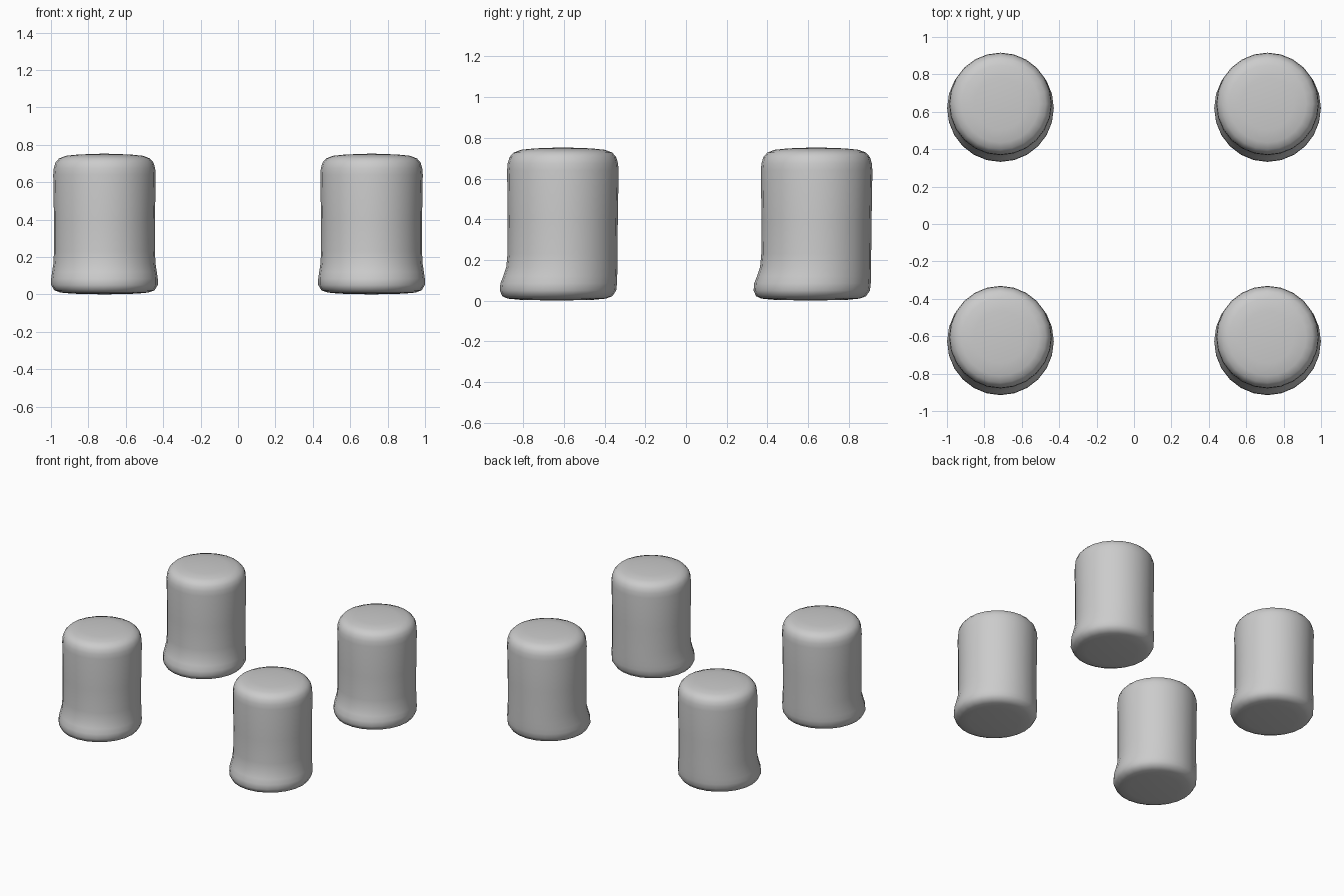
import bpy, bmesh, math

if "Cube" in bpy.data.objects:
    bpy.data.objects.remove(bpy.data.objects["Cube"])

SIDES = 24
# Rings of one foot: height, front reach, back reach, half width
RINGS = [
    (0.004, 0.210, 0.150, 0.170),
    (0.010, 0.272, 0.212, 0.235),
    (0.022, 0.298, 0.243, 0.268),
    (0.050, 0.310, 0.262, 0.285),
    (0.085, 0.307, 0.266, 0.285),
    (0.120, 0.293, 0.267, 0.280),
    (0.165, 0.278, 0.268, 0.273),
    (0.230, 0.272, 0.268, 0.270),
    (0.400, 0.271, 0.270, 0.270),
    (0.640, 0.274, 0.274, 0.274),
    (0.675, 0.271, 0.271, 0.271),
    (0.705, 0.262, 0.262, 0.262),
    (0.727, 0.243, 0.243, 0.243),
    (0.741, 0.207, 0.207, 0.207),
    (0.748, 0.140, 0.140, 0.140),
]


def make_foot(name, x, y):
    bm = bmesh.new()
    loops = []
    for z, front, back, half in RINGS:
        cy, ry = (back - front) / 2, (back + front) / 2
        loops.append([bm.verts.new((half * math.cos(a), cy + ry * math.sin(a), z))
                      for a in (math.tau * i / SIDES for i in range(SIDES))])
    # Side wall
    for lo, hi in zip(loops, loops[1:]):
        for i in range(SIDES):
            j = (i + 1) % SIDES
            bm.faces.new((lo[i], lo[j], hi[j], hi[i]))
    # Gently domed sole and top
    sole = bm.verts.new((0, -0.03, 0))
    top = bm.verts.new((0, 0, 0.753))
    for i in range(SIDES):
        j = (i + 1) % SIDES
        bm.faces.new((loops[0][j], loops[0][i], sole))
        bm.faces.new((loops[-1][i], loops[-1][j], top))
    for f in bm.faces:
        f.smooth = True
    mesh = bpy.data.meshes.new(name)
    bm.to_mesh(mesh)
    bm.free()
    ob = bpy.data.objects.new(name, mesh)
    ob.location = (x, y, 0)
    bpy.context.collection.objects.link(ob)


# Four feet, all with the toe bulge facing front
for side, x in (("left", -0.714), ("right", 0.714)):
    for end, y in (("front", -0.605), ("back", 0.642)):
        make_foot(f"{end}_{side}_foot", x, y)
